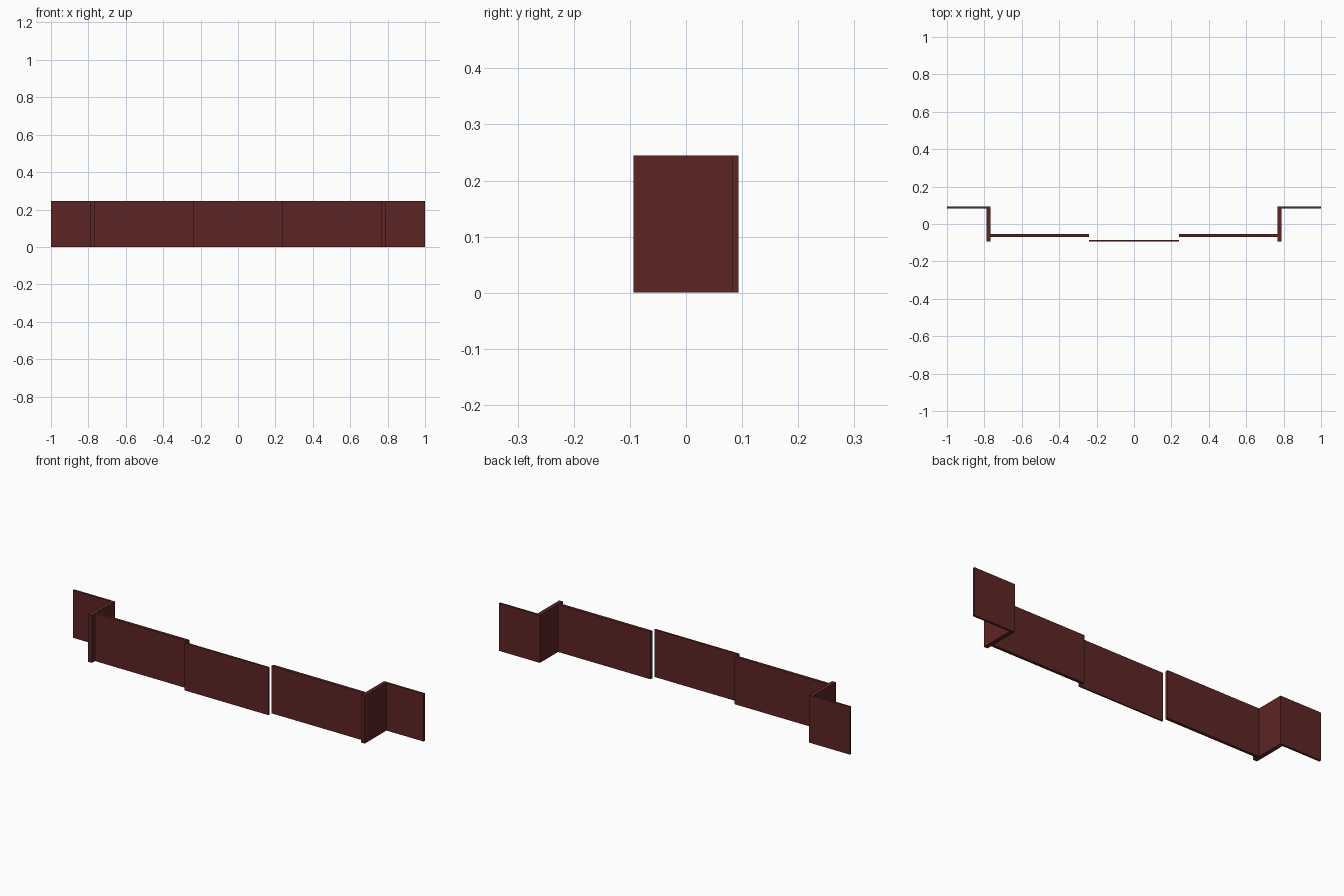
import bpy

if "Cube" in bpy.data.objects:
    bpy.data.objects.remove(bpy.data.objects["Cube"])

H = 0.245  # wall height

maroon = bpy.data.materials.new("dark_maroon")
maroon.diffuse_color = (0.112, 0.018, 0.018, 1)
maroon.use_nodes = True
maroon.node_tree.nodes["Principled BSDF"].inputs["Base Color"].default_value = maroon.diffuse_color


def box(name, x0, x1, y0, y1):
    """Full-height upright slab between the given plan limits."""
    bpy.ops.mesh.primitive_cube_add(size=1)
    ob = bpy.context.object
    ob.name = name
    ob.location = ((x0 + x1) / 2, (y0 + y1) / 2, H / 2)
    ob.scale = (x1 - x0, y1 - y0, H)
    bpy.ops.object.transform_apply(location=True, scale=True)
    ob.data.materials.append(maroon)
    return ob


# Centre panel, set furthest forward
box("centre_panel", -0.24, 0.24, -0.094, -0.086)

# Parts for the right half, mirrored to the left
for part in (
    box("side_panel", 0.24, 0.77, -0.069, -0.054),
    box("return_wall", 0.767, 0.788, -0.094, 0.094),
    box("end_wing", 0.788, 1.0, 0.083, 0.094),
):
    mirror = part.modifiers.new("mirror", 'MIRROR')
    mirror.use_axis[0] = True
    mirror.use_mirror_merge = False
